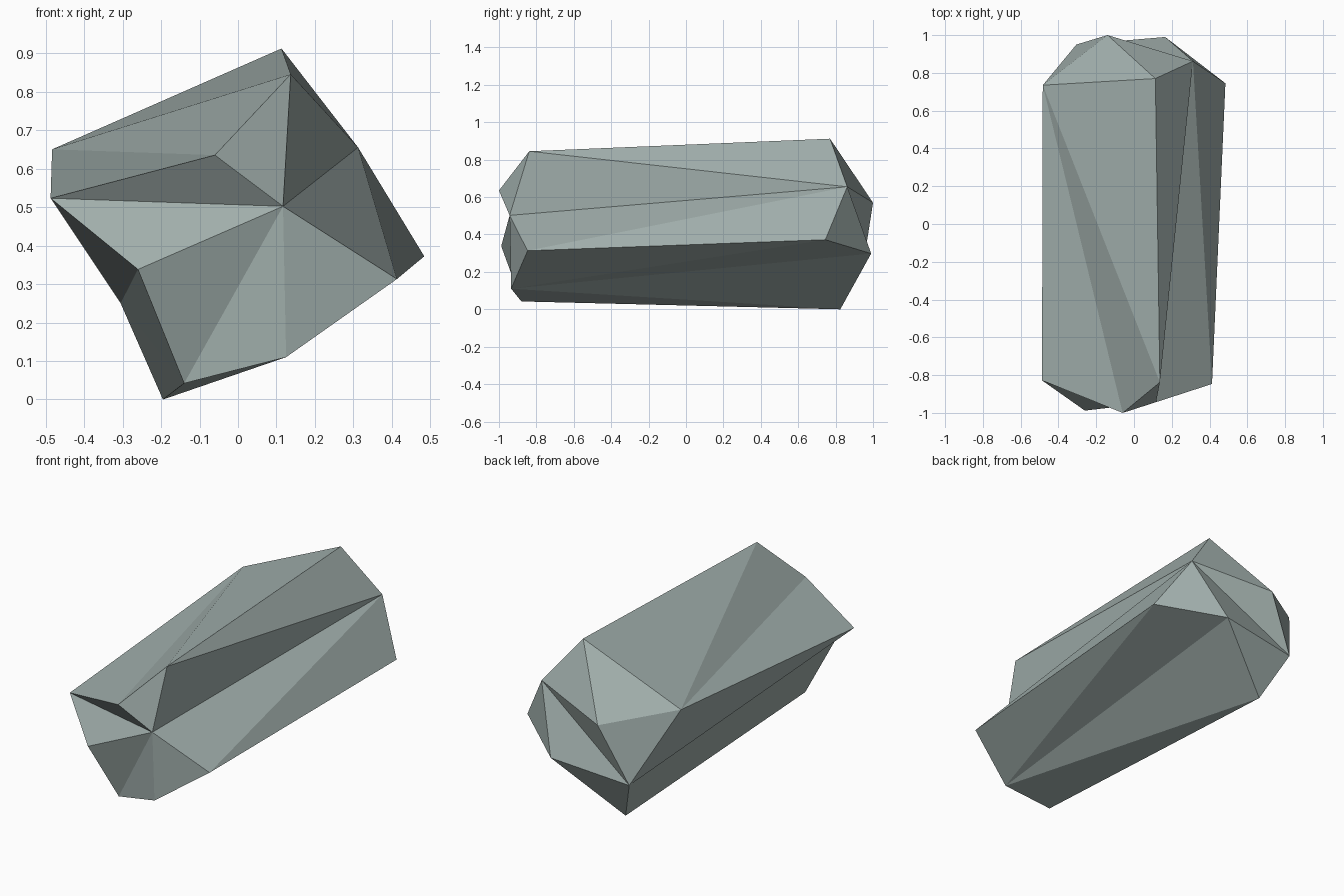
import bpy, bmesh

if "Cube" in bpy.data.objects:
    bpy.data.objects.remove(bpy.data.objects["Cube"])

# Single rock colour
stone = bpy.data.materials.new("grey_green_stone")
stone.diffuse_color = (0.35, 0.42, 0.405, 1.0)
stone.use_nodes = True
stone.node_tree.nodes["Principled BSDF"].inputs["Base Color"].default_value = stone.diffuse_color

# Corner points of the boulder: eight on the front end, eight on the back end
corners = {
    # front end
    "C": (0.137, -0.838, 0.845), "D": (-0.060, -1.000, 0.635),
    "E": (0.117, -0.943, 0.502), "H": (0.413, -0.847, 0.313),
    "I": (0.125, -0.935, 0.110), "J": (-0.140, -0.880, 0.042),
    "L": (-0.260, -0.988, 0.338), "M": (-0.487, -0.828, 0.523),
    # back end
    "A": (-0.483, 0.735, 0.650), "B": (0.113, 0.770, 0.912),
    "F": (0.312, 0.862, 0.655), "G": (0.484, 0.745, 0.372),
    "P": (0.165, 0.990, 0.298), "K": (-0.195, 0.825, 0.000),
    "N": (-0.305, 0.950, 0.250), "O": (-0.140, 1.000, 0.570),
}

bm = bmesh.new()
vert = {name: bm.verts.new(co) for name, co in corners.items()}


def fan(hub, rim):
    """Triangles from one hub corner to each pair of neighbouring rim corners."""
    for a, b in zip(rim, rim[1:]):
        bm.faces.new((vert[hub], vert[a], vert[b]))


fan("E", "CDMLJIHFC")   # dented front end
fan("F", "HGPNOBC")     # right side and back
fan("A", "BCDMNOB")     # top left side
fan("I", "JKPGH")       # underside
fan("N", "PKJLM")       # lower left side

bmesh.ops.recalc_face_normals(bm, faces=bm.faces[:])
mesh = bpy.data.meshes.new("rock")
bm.to_mesh(mesh)
bm.free()
mesh.materials.append(stone)
rock = bpy.data.objects.new("rock", mesh)
bpy.context.collection.objects.link(rock)
